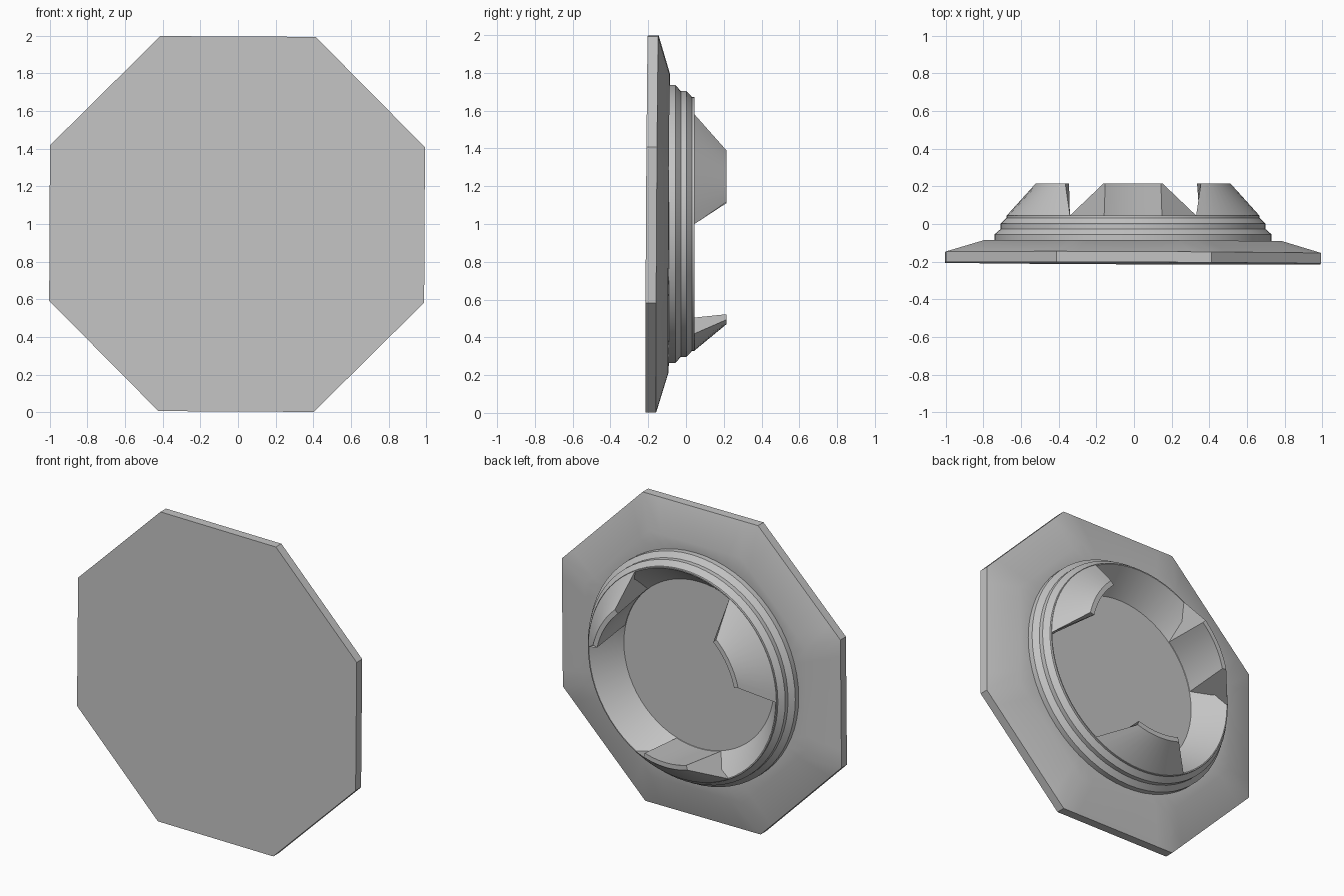
import bpy
import bmesh
from math import cos, sin, pi, radians

cube = bpy.data.objects.get("Cube")
if cube:
    bpy.data.objects.remove(cube, do_unlink=True)

SEGMENTS = 64
ROLL = radians(-0.3)

grey = bpy.data.materials.new("plain grey")
grey.use_nodes = True
colour = (0.55, 0.55, 0.55, 1)
grey.diffuse_color = colour
grey.node_tree.nodes["Principled BSDF"].inputs["Base Color"].default_value = colour


def polar(radius, angle, y):
    return (radius * cos(angle) - 0.005, y, 1 + radius * sin(angle))


def octagon(bm, apothem, y):
    """Ring of points on an octagon, leaning very slightly like the plate."""
    ring = []
    for i in range(SEGMENTS):
        a = 2 * pi * i / SEGMENTS
        off = (a + pi / 8) % (pi / 4) - pi / 8
        x, y0, z = polar(apothem / cos(off), a + ROLL, y)
        ring.append(bm.verts.new((x, y0 + 0.006 * (z - 1) - 0.004 * x, z)))
    return ring


def circle(bm, radius, y):
    return [bm.verts.new(polar(radius, 2 * pi * i / SEGMENTS, y))
            for i in range(SEGMENTS)]


def loft(bm, rings):
    for a, b in zip(rings, rings[1:]):
        for i in range(len(a)):
            j = (i + 1) % len(a)
            bm.faces.new((a[i], a[j], b[j], b[i]))


def finish(bm, name):
    bmesh.ops.recalc_face_normals(bm, faces=bm.faces)
    mesh = bpy.data.meshes.new(name)
    bm.to_mesh(mesh)
    bm.free()
    mesh.materials.append(grey)
    obj = bpy.data.objects.new(name, mesh)
    bpy.context.collection.objects.link(obj)
    bpy.ops.object.select_all(action='DESELECT')
    obj.select_set(True)
    bpy.context.view_layer.objects.active = obj
    bpy.ops.object.shade_smooth_by_angle(angle=radians(30))


# Octagonal plate, stepped round collar and hollow bowl in one skin
bm = bmesh.new()
rings = [octagon(bm, 0.995, -0.208), octagon(bm, 0.995, -0.152),
         octagon(bm, 0.79, -0.09)]
collar = [(0.735, -0.09), (0.735, -0.055), (0.703, -0.027), (0.703, 0.002),
          (0.672, 0.032), (0.672, 0.045), (0.665, 0.045), (0.535, -0.125)]
rings += [circle(bm, r, y) for r, y in collar]
loft(bm, rings)
bm.faces.new(rings[0])
bm.faces.new(rings[-1])
finish(bm, "octagonal_plate_with_collar")

# Three wedge teeth: radius, y and half-angle of each corner of the section
section = [(0.537, -0.126, 17.2), (0.5, 0.215, 17.2), (0.53, 0.215, 17.2),
           (0.67, 0.045, 30), (0.66, -0.1, 24)]
STEPS = 12
for name, centre in (("right_tooth", 150), ("left_tooth", 30), ("lower_tooth", 270)):
    bm = bmesh.new()
    slices = []
    for k in range(STEPS + 1):
        t = 2 * k / STEPS - 1
        slices.append([bm.verts.new(polar(r, radians(centre + half * t), y))
                       for r, y, half in section])
    loft(bm, slices)
    for end in (slices[0], slices[-1]):
        bm.faces.new(end)
    finish(bm, name)
